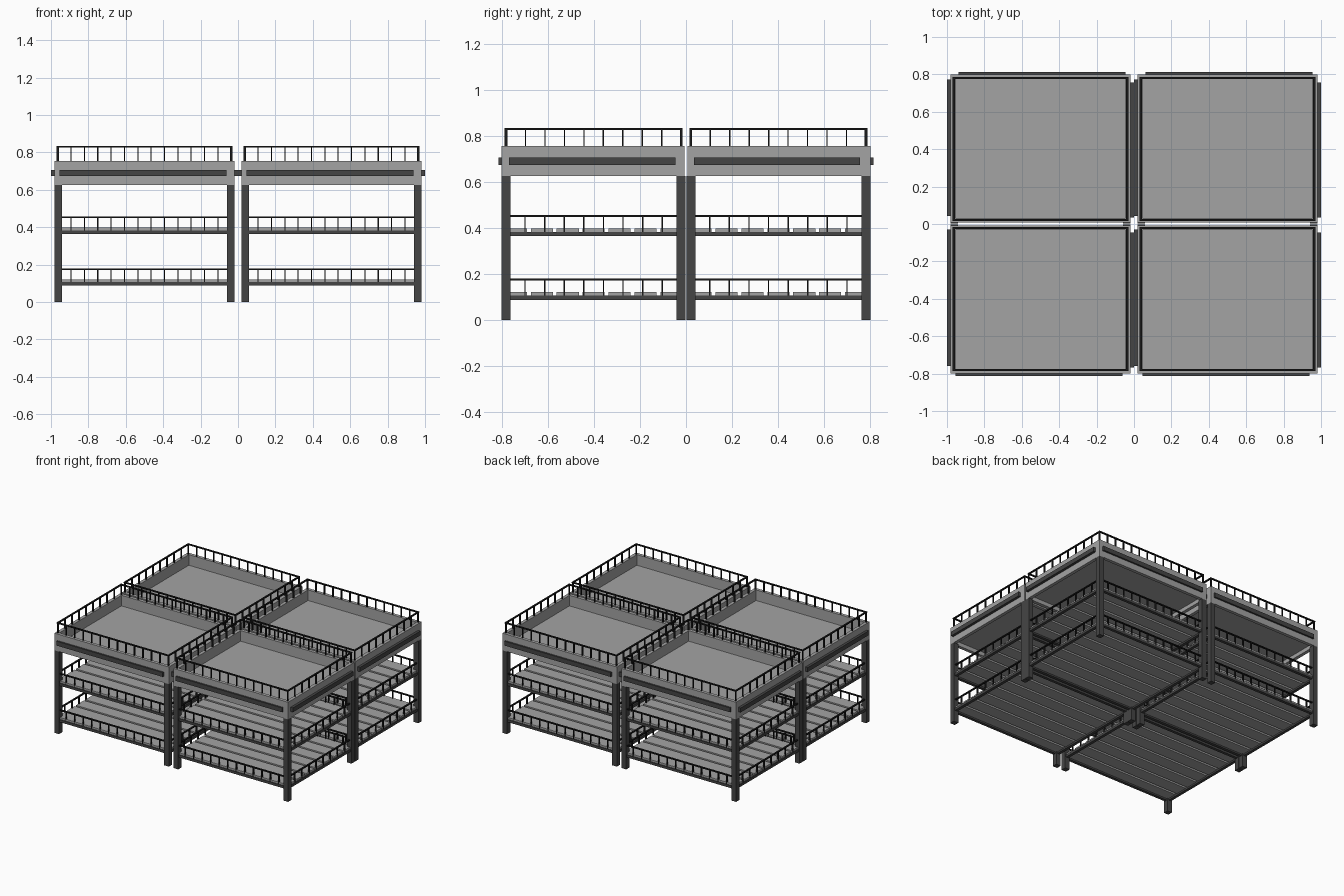
import bpy
import bmesh
from mathutils import Matrix, Vector

old = bpy.data.objects.get("Cube")
if old:
    bpy.data.objects.remove(old, do_unlink=True)


def material(name, value):
    m = bpy.data.materials.new(name)
    m.use_nodes = True
    colour = (value, value, value, 1)
    m.diffuse_color = colour
    m.node_tree.nodes["Principled BSDF"].inputs["Base Color"].default_value = colour
    return m


LIGHT = material("light_grey", 0.37)
DARK = material("dark_grey", 0.06)
WIRE = material("black_wire", 0.01)


def boxes(name, spans, mat):
    """One object from boxes given as (x0, x1, y0, y1, z0, z1)."""
    bm = bmesh.new()
    for x0, x1, y0, y1, z0, z1 in spans:
        size = Vector((x1 - x0, y1 - y0, z1 - z0))
        mid = Vector((x0 + x1, y0 + y1, z0 + z1)) / 2
        bmesh.ops.create_cube(bm, size=1, matrix=Matrix.Translation(mid) @ Matrix.Diagonal(size.to_4d()))
    mesh = bpy.data.meshes.new(name)
    bm.to_mesh(mesh)
    bm.free()
    mesh.materials.append(mat)
    obj = bpy.data.objects.new(name, mesh)
    bpy.context.collection.objects.link(obj)
    return obj


def ring(x0, x1, y0, y1, z0, z1, t):
    """Four boards of thickness t forming a rectangular frame."""
    return [(x0, x1, y0, y0 + t, z0, z1), (x0, x1, y1 - t, y1, z0, z1),
            (x0, x0 + t, y0 + t, y1 - t, z0, z1), (x1 - t, x1, y0 + t, y1 - t, z0, z1)]


def fence(x0, x1, y0, y1, z0, z1):
    """Wire guard rail with upright posts on four sides."""
    d, w, rail = 0.006, 0.0028, 0.008
    spans = ring(x0 - d, x1 + d, y0 - d, y1 + d, z1 - rail, z1, 2 * d)
    for i in range(14):
        x = x0 + (x1 - x0) * i / 13
        spans += [(x - w, x + w, y - d, y + d, z0, z1 - rail) for y in (y0, y1)]
    for i in range(10):
        y = y0 + (y1 - y0) * i / 9
        spans += [(x - d, x + d, y - w, y + w, z0, z1 - rail) for x in (x0, x1)]
    return spans


LEG = 0.039
APRON_LOW, APRON_TOP = 0.625, 0.755


def table(label, sx, sy):
    x0, x1 = sorted((sx * 0.02, sx * 0.98))
    y0, y1 = sorted((sy * 0.002, sy * 0.80))

    # Legs
    boxes(label + "_legs", [(x, x + LEG, y, y + LEG, 0, APRON_LOW)
                            for x in (x0, x1 - LEG) for y in (y0, y1 - LEG)], DARK)

    # Raised apron around the recessed top
    ya, yb = sorted((sy * 0.007, sy * 0.80))
    boxes(label + "_apron", ring(x0, x1, ya, yb, APRON_LOW, APRON_TOP, 0.025), LIGHT)
    boxes(label + "_top", [(x0 + 0.02, x1 - 0.02, ya + 0.02, yb - 0.02, 0.655, 0.675)], LIGHT)

    # Bumper strips on the open sides of the apron
    s = 0.008 * sy
    ye = sy * 0.80
    bumpers = [(x0 + 0.034 + s, x1 - 0.034 + s, min(ye, ye + sy * 0.013),
                max(ye, ye + sy * 0.013), 0.673, 0.706)]
    for xe, side in ((x0, -1), (x1, 1)):
        t = -0.008 * side
        a, b = sorted((xe, xe + side * 0.0195))
        bumpers.append((a, b, y0 + 0.036 + t * 0.5, y1 - 0.036 + t, 0.673, 0.706))
    boxes(label + "_bumpers", bumpers, DARK)

    # Guard rail on the apron
    boxes(label + "_top_fence",
          fence(x0 + 0.016, x1 - 0.016, y0 + 0.019, y1 - 0.019, APRON_TOP, 0.834), WIRE)

    # Slatted shelves with frames and guard rails
    for level, z in (("lower", 0.088), ("upper", 0.364)):
        part = f"{label}_{level}_shelf"
        boxes(part + "_frame",
              ring(x0 + 0.008, x1 - 0.008, y0 + 0.008, y1 - 0.008, z, z + 0.019, 0.022), DARK)
        mid = (y0 + y1) / 2
        slats = [mid + (i - 3) * 0.1125 for i in range(7)]
        boxes(part + "_slats", [(x0 + 0.014, x1 - 0.014, y - 0.048, y + 0.048, z + 0.012, z + 0.033)
                                for y in slats], LIGHT)
        boxes(part + "_fence",
              fence(x0 + 0.016, x1 - 0.016, y0 + 0.016, y1 - 0.016, z + 0.019, z + 0.092), WIRE)


for side, sx in (("left", 1), ("right", -1)):
    for row, sy in (("front", -1), ("back", 1)):
        table(f"{row}_{side}", sx, sy)
